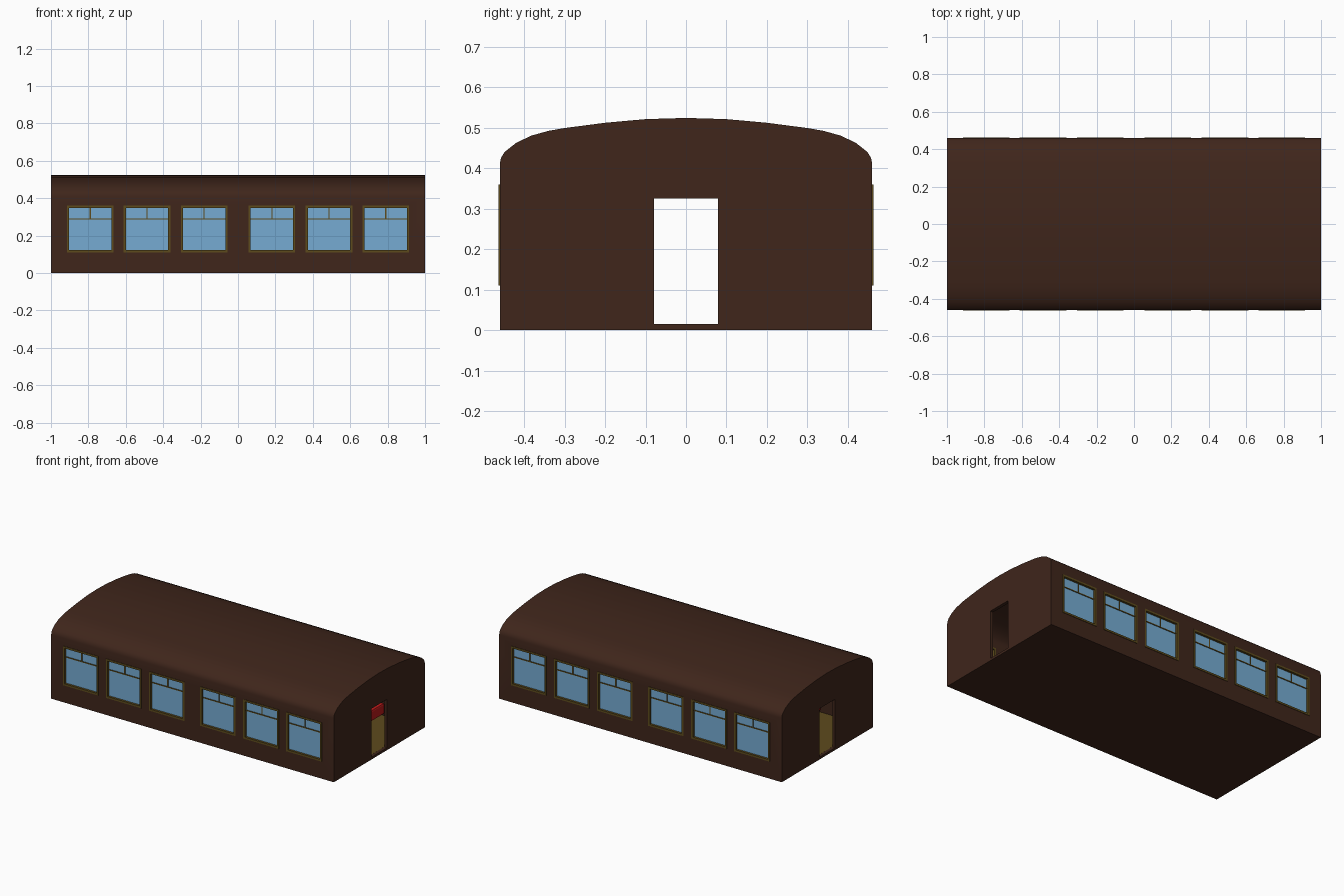
import bpy, bmesh

if "Cube" in bpy.data.objects:
    bpy.data.objects.remove(bpy.data.objects["Cube"])


def material(name, rgb):
    m = bpy.data.materials.new(name)
    m.diffuse_color = (*rgb, 1)
    m.use_nodes = True
    m.node_tree.nodes["Principled BSDF"].inputs["Base Color"].default_value = m.diffuse_color
    return m


BROWN = material("dark_brown", (0.05, 0.019, 0.011))
BRASS = material("brass_olive", (0.11, 0.07, 0.012))
GLASS = material("blue_glass", (0.18, 0.41, 0.65))
RED = material("red_fabric", (0.5, 0.01, 0.01))


def finish(name, bm, mat):
    bmesh.ops.recalc_face_normals(bm, faces=bm.faces)
    me = bpy.data.meshes.new(name)
    bm.to_mesh(me)
    bm.free()
    ob = bpy.data.objects.new(name, me)
    if mat:
        me.materials.append(mat)
    bpy.context.collection.objects.link(ob)
    return ob


def boxes(name, items, mat=None):
    """One object made of boxes given as (x0, x1, y0, y1, z0, z1)."""
    bm = bmesh.new()
    for x0, x1, y0, y1, z0, z1 in items:
        vs = bmesh.ops.create_cube(bm, size=1)["verts"]
        for v in vs:
            v.co.x = x1 if v.co.x > 0 else x0
            v.co.y = y1 if v.co.y > 0 else y0
            v.co.z = z1 if v.co.z > 0 else z0
    return finish(name, bm, mat)


def prism(name, half, x0, x1, mat=None):
    """Extrude a left/right symmetric y-z outline along x."""
    outline = half + [(-y, z) for y, z in reversed(half) if y > 0]
    bm = bmesh.new()
    face = bm.faces.new([bm.verts.new((x0, y, z)) for y, z in outline])
    ext = bmesh.ops.extrude_face_region(bm, geom=[face])
    bmesh.ops.translate(bm, vec=(x1 - x0, 0, 0),
                        verts=[g for g in ext["geom"] if isinstance(g, bmesh.types.BMVert)])
    return finish(name, bm, mat)


# Car body with arched roof
roof = [(0.46, 0.41), (0.457, 0.425), (0.448, 0.44), (0.42, 0.462), (0.383, 0.48),
        (0.34, 0.492), (0.30, 0.499), (0.20, 0.512), (0.10, 0.521), (0, 0.524)]
body = prism("car_body", [(0.46, 0)] + roof, -1, 1, BROWN)

# Cut out the cabin, the windows and the end doors
inner = [(y * 0.935, z - 0.02) for y, z in roof]
cabin = prism("cabin_cutter", [(0.43, 0.011)] + inner, -0.98, 0.98)
W, Z0, Z1 = 0.125, 0.11, 0.36
centres = [s * c for c in (0.181, 0.486, 0.79) for s in (-1, 1)]
holes = boxes("window_cutter", [(c - W + .003, c + W - .003, -1, 1, Z0 + .003, Z1 - .003)
                                for c in centres])
doors = boxes("door_cutter", [(-2, 2, -0.079, 0.079, 0.015, 0.325)])
for cutter in (cabin, holes, doors):
    cutter.hide_render = True
    mod = body.modifiers.new(cutter.name, "BOOLEAN")
    mod.operation, mod.object, mod.solver = "DIFFERENCE", cutter, "EXACT"
bpy.context.view_layer.objects.active = body
body.select_set(True)
for mod in list(body.modifiers):
    bpy.ops.object.modifier_apply(modifier=mod.name)
for cutter in (cabin, holes, doors):
    bpy.data.objects.remove(cutter)
bpy.ops.object.shade_smooth_by_angle(angle=0.5)

# Cabin floor
boxes("cabin_floor", [(-0.98, 0.98, -0.43, 0.43, 0.01, 0.0155)], BRASS)

# Windows: frame, glazing bars and glass on both sides
for side, s in (("front", -1), ("back", 1)):
    def band(a, b):
        return tuple(sorted((s * a, s * b)))
    fy, by, gy = band(0.428, 0.463), band(0.445, 0.453), band(0.443, 0.449)
    frame, bars, panes = [], [], []
    T = 0.012
    for c in centres:
        l, r = c - W, c + W
        frame += [(l, l + T, *fy, Z0, Z1), (r - T, r, *fy, Z0, Z1),
                  (l + T, r - T, *fy, Z0, Z0 + T), (l + T, r - T, *fy, Z1 - T, Z1)]
        bars += [(l + T, r - T, *by, 0.286, 0.292),
                 (c - 0.003, c + 0.003, *by, 0.292, Z1 - T)]
        panes.append((l + T, r - T, *gy, Z0 + T, Z1 - T))
    boxes(side + "_window_frames", frame, BRASS)
    boxes(side + "_window_bars", bars, BRASS)
    boxes(side + "_window_glass", panes, GLASS)

# Benches beside the aisle, back to back between the windows
for side, s in (("front", -1), ("back", 1)):
    y0, y1 = sorted((s * 0.13, s * 0.425))
    seats = []
    for x in (-0.64, -0.335, 0, 0.335, 0.64):
        a = x - 0.02 if x == -0.64 else x - 0.1
        seats += [(a, x + 0.1, y0, y1, 0.03, 0.1),
                  (x - 0.02, x + 0.02, y0, y1, 0.1, 0.25)]
    benches = boxes(side + "_benches", seats, RED)
    bev = benches.modifiers.new("soft_edges", "BEVEL")
    bev.width, bev.segments = 0.01, 2

# Small grey tables under the windows
for side, s in (("front", -1), ("back", 1)):
    y0, y1 = sorted((s * 0.2, s * 0.43))
    l0, l1 = sorted((s * 0.25, s * 0.27))
    parts = []
    for c in sorted(centres):
        if abs(c) > 0.7 and c * s > -9 and (c > 0) == (s > 0):
            continue
        parts += [(c - 0.05, c + 0.05, y0, y1, 0.14, 0.15),
                  (c - 0.01, c + 0.01, l0, l1, 0.015, 0.14)]
    boxes(side + "_tables", parts)
